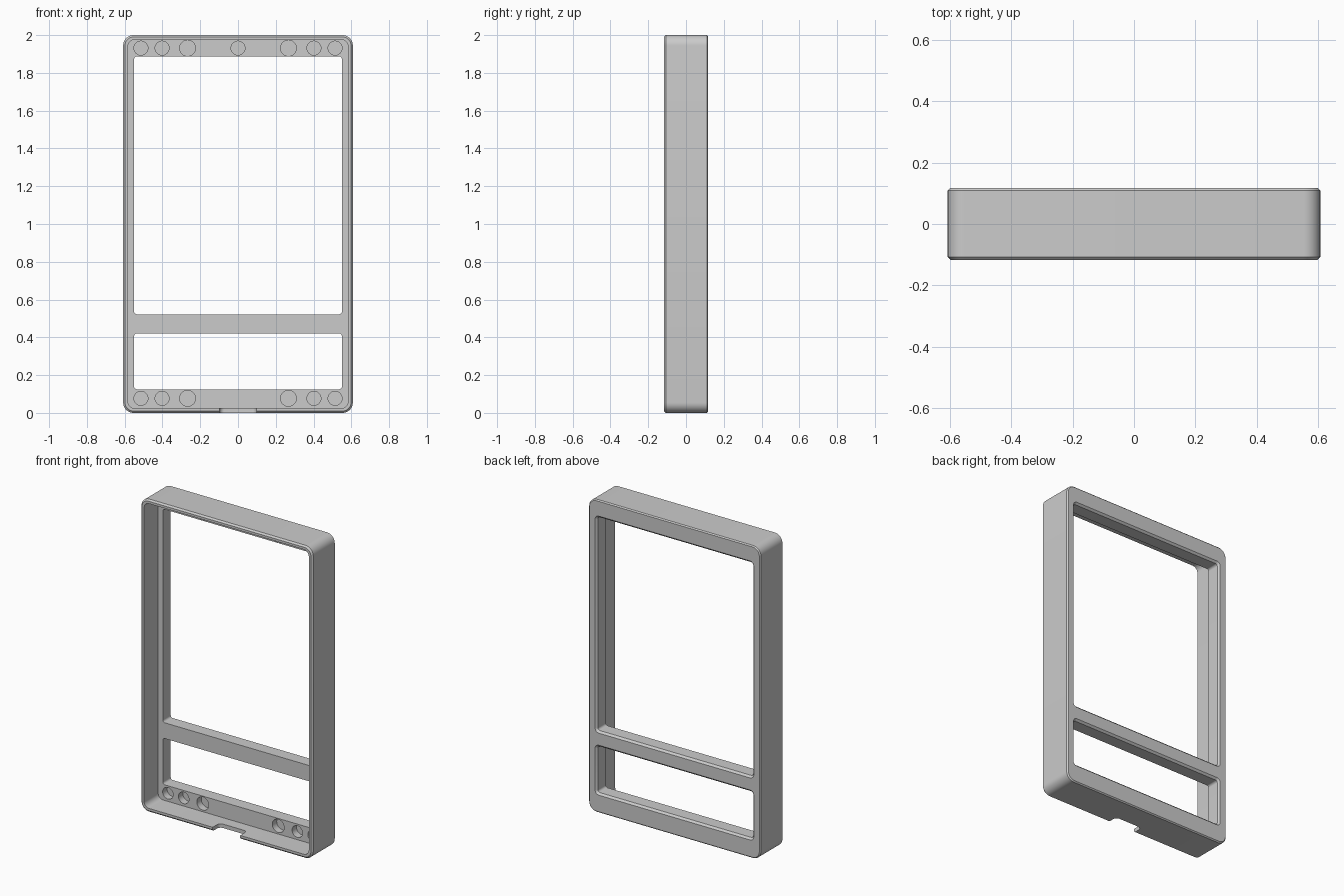
import bpy, bmesh, math
from mathutils import Matrix, Vector

cube = bpy.data.objects.get("Cube")
if cube:
    bpy.data.objects.remove(cube, do_unlink=True)

WIDTH, HEIGHT, HALF_DEPTH = 1.216, 2.0, 0.117
WALL, FLOOR_Y = 0.025, 0.025

grey = bpy.data.materials.new("plain_grey")
grey.use_nodes = True
colour = (0.6, 0.6, 0.6, 1)
grey.diffuse_color = colour
grey.node_tree.nodes["Principled BSDF"].inputs["Base Color"].default_value = colour


def make_object(name, bm):
    bmesh.ops.recalc_face_normals(bm, faces=bm.faces)
    mesh = bpy.data.meshes.new(name)
    bm.to_mesh(mesh)
    bm.free()
    mesh.materials.append(grey)
    obj = bpy.data.objects.new(name, mesh)
    bpy.context.collection.objects.link(obj)
    return obj


def rounded_outline(width, height, radius, steps=8):
    """Points of a rounded rectangle centred on the origin."""
    points = []
    for corner, (sx, sy) in enumerate(((1, 1), (-1, 1), (-1, -1), (1, -1))):
        cx, cy = sx * (width / 2 - radius), sy * (height / 2 - radius)
        for i in range(steps + 1):
            a = math.pi / 2 * (corner + i / steps)
            points.append((cx + radius * math.cos(a), cy + radius * math.sin(a)))
    return points


def rounded_block(name, width, height, radius, sections, centre, upright=True):
    """Loft rounded rectangles; sections are (depth, inset) pairs."""
    bm = bmesh.new()
    rings = []
    for depth, inset in sections:
        outline = rounded_outline(width - 2 * inset, height - 2 * inset, radius - inset)
        rings.append([bm.verts.new(Vector((u, depth, v) if upright else (u, v, depth))
                                   + Vector(centre)) for u, v in outline])
    for low, high in zip(rings, rings[1:]):
        for i in range(len(low)):
            j = (i + 1) % len(low)
            bm.faces.new((low[i], low[j], high[j], high[i]))
    bm.faces.new(rings[0])
    bm.faces.new(rings[-1])
    return make_object(name, bm)


def blind_hole(x, z, radius, depth=0.045):
    bm = bmesh.new()
    length = depth + 0.05
    place = Matrix.Translation((x, FLOOR_Y + depth - length / 2, z))
    bmesh.ops.create_cone(bm, cap_ends=True, segments=32, radius1=radius, radius2=radius,
                          depth=length, matrix=place @ Matrix.Rotation(math.pi / 2, 4, 'X'))
    return make_object("hole_cutter", bm)


def cut(target, cutter):
    mod = target.modifiers.new("cut", 'BOOLEAN')
    mod.operation, mod.solver, mod.object = 'DIFFERENCE', 'EXACT', cutter
    cutter.hide_render = True
    bpy.context.view_layer.objects.active = target
    bpy.ops.object.modifier_apply(modifier=mod.name)
    bpy.data.objects.remove(cutter, do_unlink=True)


# Chamfered outer shell
middle = (0, 0, HEIGHT / 2)
frame = rounded_block("frame", WIDTH, HEIGHT, 0.055,
                      [(-HALF_DEPTH, 0.01), (-HALF_DEPTH + 0.01, 0),
                       (HALF_DEPTH - 0.007, 0), (HALF_DEPTH, 0.007)], middle)

# Open tray in the front
cut(frame, rounded_block("tray_cutter", WIDTH - 2 * WALL, HEIGHT - 2 * WALL, 0.035,
                         [(-0.2, 0), (FLOOR_Y, 0)], middle))

# Two windows, flared at the back edge
flare = 0.012
for bottom, top in ((0.125, 0.421), (0.522, 1.887)):
    cut(frame, rounded_block("window_cutter", 1.1, top - bottom, 0.015,
                             [(-0.05, 0), (HALF_DEPTH - flare, 0),
                              (HALF_DEPTH + flare, -2 * flare)],
                             (0, 0, (bottom + top) / 2)))

# Blind round holes in the top and bottom ledges
for z in (0.077, 1.931):
    for side in (-1, 1):
        for x, radius in ((0.514, 0.037), (0.402, 0.037), (0.267, 0.042)):
            cut(frame, blind_hole(side * x, z, radius))
cut(frame, blind_hole(0, 1.931, 0.037))

# Cable notch in the bottom wall
cut(frame, rounded_block("notch_cutter", 0.195, 0.2, 0.025,
                         [(-0.05, 0), (0.06, 0)],
                         (0, -HALF_DEPTH + 0.07 - 0.1, 0), upright=False))

# Smooth the rounded corners, keep the edges crisp
bpy.ops.object.select_all(action='DESELECT')
frame.select_set(True)
bpy.context.view_layer.objects.active = frame
bpy.ops.object.shade_smooth_by_angle(angle=math.radians(30))
